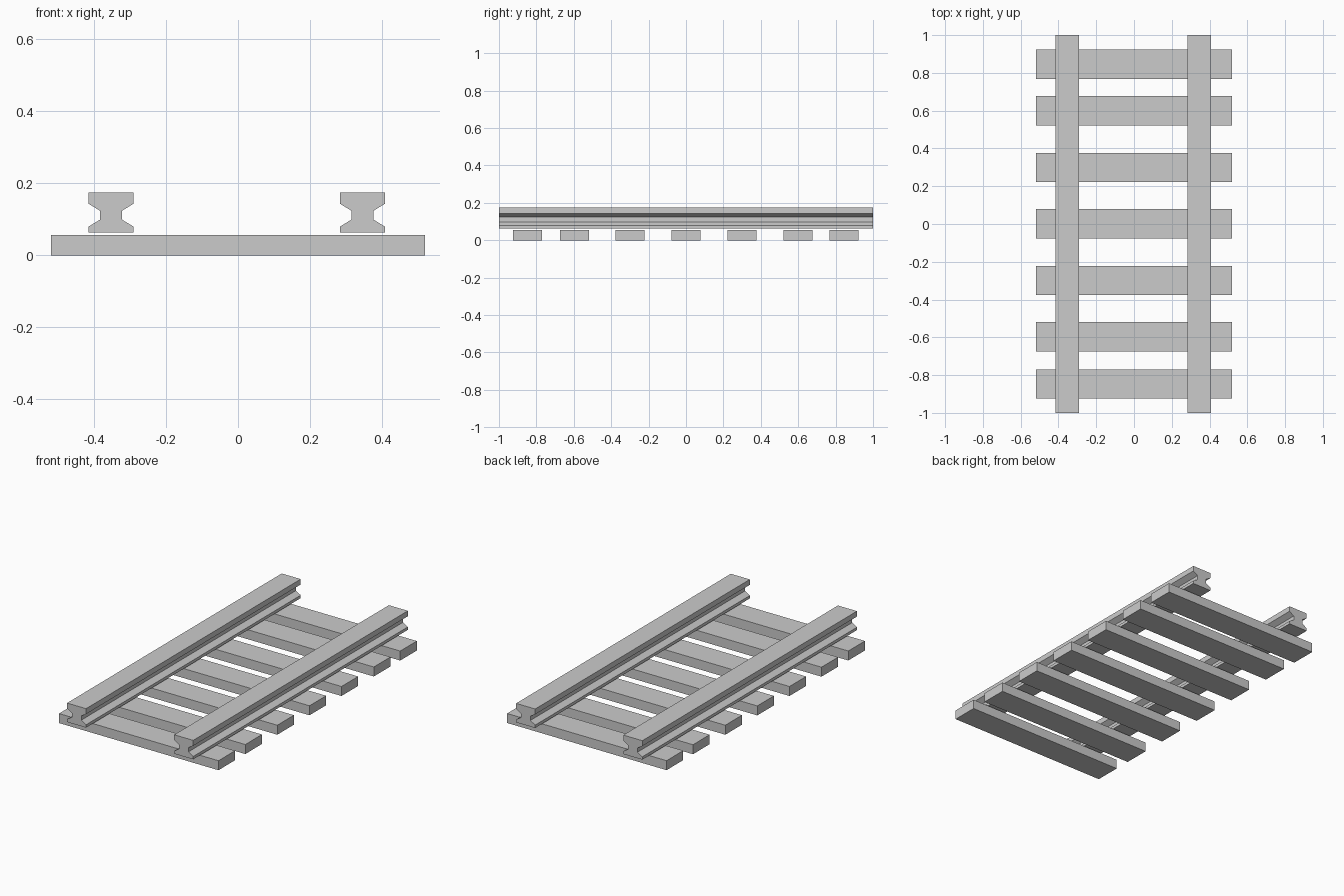
import bpy
import bmesh

if "Cube" in bpy.data.objects:
    bpy.data.objects.remove(bpy.data.objects["Cube"])


def extrude_profile(name, profile, x, length):
    """Extrude an (x, z) outline along y into a capped solid."""
    bm = bmesh.new()
    face = bm.faces.new([bm.verts.new((px, -length / 2, pz)) for px, pz in profile])
    result = bmesh.ops.extrude_face_region(bm, geom=[face])
    new_verts = [g for g in result["geom"] if isinstance(g, bmesh.types.BMVert)]
    bmesh.ops.translate(bm, verts=new_verts, vec=(0, length, 0))
    bmesh.ops.recalc_face_normals(bm, faces=bm.faces)
    mesh = bpy.data.meshes.new(name)
    bm.to_mesh(mesh)
    bm.free()
    obj = bpy.data.objects.new(name, mesh)
    obj.location.x = x
    bpy.context.collection.objects.link(obj)
    return obj


# Rails: right half of the I-shaped section, mirrored to a full outline
half = [(0.062, 0.063), (0.062, 0.080), (0.031, 0.099),
        (0.031, 0.124), (0.062, 0.143), (0.062, 0.175)]
rail_profile = half + [(-x, z) for x, z in reversed(half)]
for name, x in (("left_rail", -0.353), ("right_rail", 0.346)):
    extrude_profile(name, rail_profile, x, 2.0)

# Sleepers: seven flat boards, the end ones set closer
TIE_W, TIE_H = 0.52, 0.056
tie_profile = [(-TIE_W, 0), (TIE_W, 0), (TIE_W, TIE_H), (-TIE_W, TIE_H)]
for i, y in enumerate((-0.847, -0.597, -0.299, 0.001, 0.299, 0.60, 0.846)):
    tie = extrude_profile(f"sleeper_{i + 1}", tie_profile, 0, 0.155)
    tie.location.y = y
